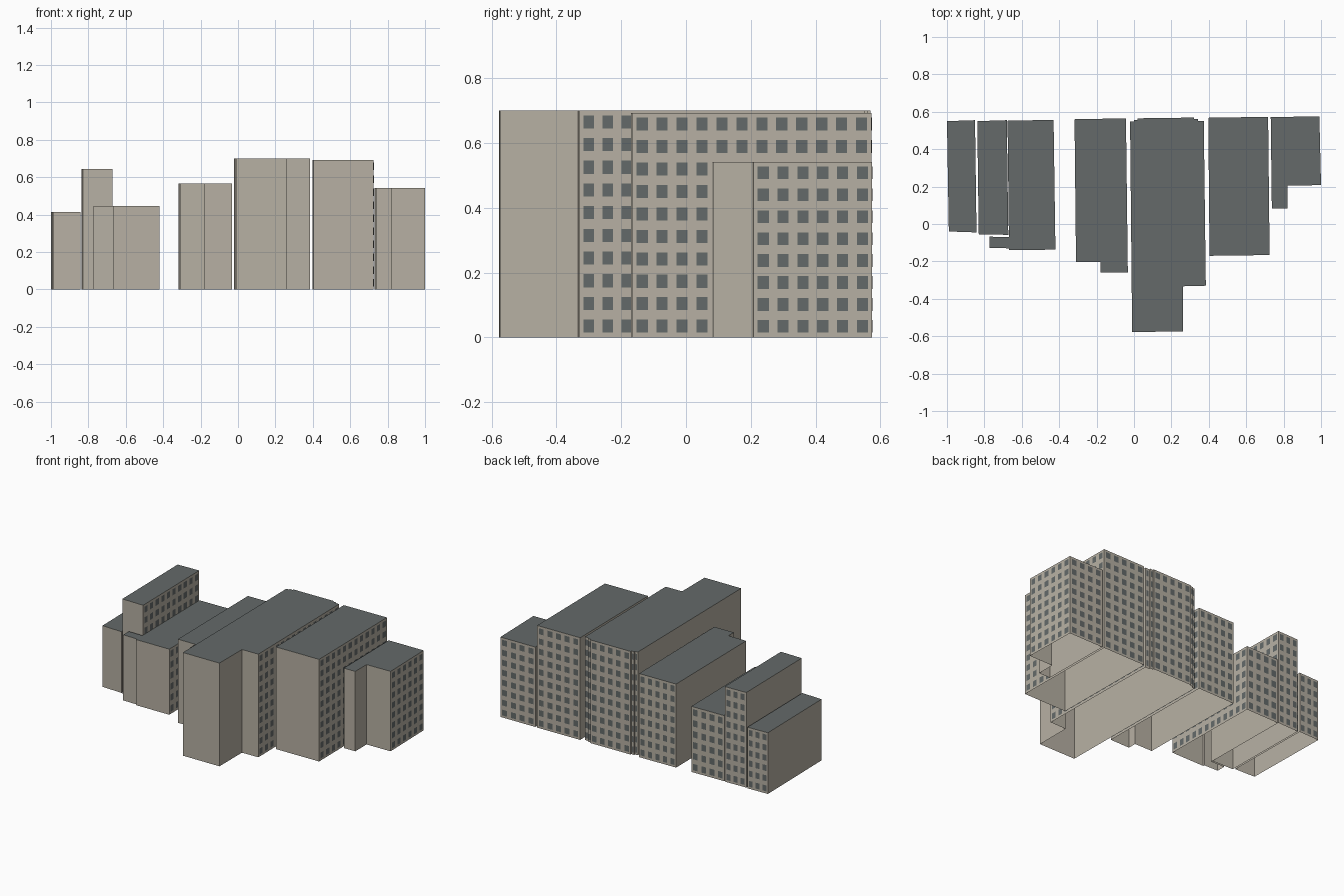
import bpy, bmesh
from mathutils import Vector

if "Cube" in bpy.data.objects:
    bpy.data.objects.remove(bpy.data.objects["Cube"])


def material(name, rgb):
    m = bpy.data.materials.new(name)
    m.diffuse_color = (*rgb, 1.0)
    m.use_nodes = True
    m.node_tree.nodes["Principled BSDF"].inputs["Base Color"].default_value = m.diffuse_color
    return m


WALL = material("warm grey wall", (0.475, 0.438, 0.37))
SLATE = material("slate roof and glass", (0.128, 0.144, 0.143))
SHIFT_Y = -0.005    # centres the street on y = 0


def finish(name, bm, mats):
    mesh = bpy.data.meshes.new(name)
    bm.to_mesh(mesh)
    bm.free()
    for m in mats:
        mesh.materials.append(m)
    ob = bpy.data.objects.new(name, mesh)
    ob.location.y = SHIFT_Y
    bpy.context.collection.objects.link(ob)


def block(name, outline, height):
    """Extruded footprint, open underneath; the roof takes the slate colour."""
    bm = bmesh.new()
    roof = bm.faces.new([bm.verts.new((x, y, height)) for x, y in outline])
    roof.material_index = 1
    low = [bm.verts.new((x, y, 0)) for x, y in outline]
    high = list(roof.verts)
    for i in range(len(low)):
        j = (i + 1) % len(low)
        bm.faces.new((low[i], low[j], high[j], high[i]))
    finish(name, bm, [WALL, SLATE])


def windows(name, outline, height):
    """Grid of flat window panes on the rear walls and the long right wall."""
    bm = bmesh.new()
    rows = round(height / 0.07)
    dz = height / rows
    for i, p in enumerate(outline):
        a, b = Vector(p), Vector(outline[(i + 1) % len(outline)])
        d = b - a
        length = d.length
        d.normalize()
        n = Vector((d.y, -d.x))
        rear = n.y > 0.7 and a.y > 0.5 and length > 0.012
        right = n.x > 0.9 and length > 0.3
        if not (rear or right):
            continue
        cols = max(1, round(length / 0.06))
        du = length / cols
        for c in range(cols):
            mid = a + d * du * (c + 0.5) + n * 0.001
            half = d * du * 0.28
            for r in range(rows):
                z0, z1 = dz * (r + 0.21), dz * (r + 0.79)
                bm.faces.new([bm.verts.new((*q, z)) for q, z in (
                    (mid - half, z0), (mid + half, z0),
                    (mid + half, z1), (mid - half, z1))])
    finish(name, bm, [SLATE])


# Footprints run counter-clockwise from the front left corner
BUILDINGS = {
    "far_left_block": (0.415, [(-.99, -.035), (-.842, -.04), (-.85, .56), (-1, .555)]),
    "left_tower": (0.645, [(-.83, -.05), (-.672, -.053), (-.68, .56), (-.838, .555)]),
    "left_wide_block": (0.445, [(-.772, -.123), (-.667, -.125), (-.667, -.135), (-.42, -.132),
                                (-.43, .562), (-.676, .557), (-.669, -.064), (-.772, -.063)]),
    "middle_block": (0.567, [(-.31, -.197), (-.178, -.197), (-.178, -.255), (-.033, -.253),
                             (-.043, .57), (-.318, .565)]),
    "central_block": (0.70, [(-.01, -.572), (.263, -.57), (.263, -.328), (.384, -.325),
                             (.373, .557), (.342, .557), (.342, .566), (.32, .566), (.32, .574),
                             (.02, .57), (.02, .562), (0, .562), (0, .553), (-.021, .552)]),
    "right_block": (0.693, [(.404, -.165), (.725, -.161), (.717, .578), (.397, .573)]),
    "far_right_block": (0.542, [(.737, .087), (.822, .088), (.822, .21), (1, .213),
                                (.991, .58), (.731, .577)]),
}

for name, (height, outline) in BUILDINGS.items():
    block(name, outline, height)
    windows(name + "_windows", outline, height)
